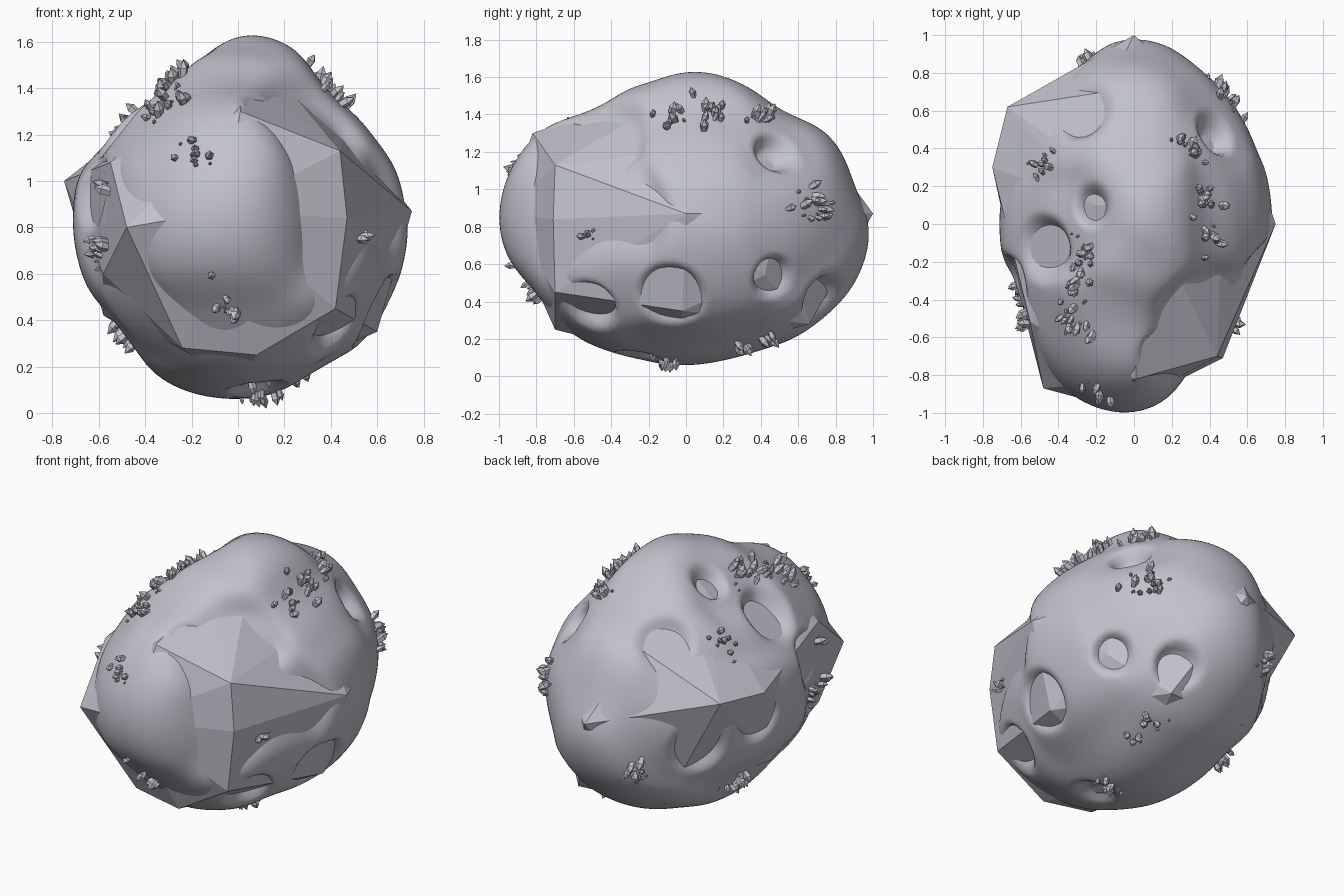
import bpy, bmesh, math, random
from mathutils import Vector
from mathutils.bvhtree import BVHTree

random.seed(7)
if "Cube" in bpy.data.objects:
    bpy.data.objects.remove(bpy.data.objects["Cube"], do_unlink=True)

CENTRE = Vector((0, 0, .85))
RADII = Vector((.7, .93, .76))

grey = bpy.data.materials.new("blue grey stone")
grey.use_nodes = True
colour = (.54, .54, .61, 1)
grey.diffuse_color = colour
grey.node_tree.nodes["Principled BSDF"].inputs["Base Color"].default_value = colour


def make_object(name, bm, smooth=False):
    mesh = bpy.data.meshes.new(name)
    bm.to_mesh(mesh)
    mesh.materials.append(grey)
    for poly in mesh.polygons:
        poly.use_smooth = smooth
    obj = bpy.data.objects.new(name, mesh)
    bpy.context.collection.objects.link(obj)
    return obj


def ellipsoid_radius(d):
    return 1 / math.sqrt(sum((d[i] / RADII[i]) ** 2 for i in range(3)))


# Points the smooth boulder passes through
body_points = [
    (.05, .08, 1.63), (.2, .05, 1.59), (.38, .05, 1.4), (.56, .1, 1.22), (.68, .15, 1.03),
    (.71, .1, .65), (.57, 0, .34), (.35, 0, .19), (.1, 0, .07), (-.3, 0, .13),
    (-.5, 0, .35), (-.68, 0, .62), (-.7, .1, .95), (-.53, .05, 1.22), (-.18, .05, 1.51),
    (-.35, 0, 1.37), (0, .3, 1.56), (0, .52, 1.42), (0, .78, 1.27), (.1, .87, 1.07),
    (.05, .97, .7), (.05, .91, .52), (0, .68, .27), (0, .3, .11), (0, -.3, .1),
    (0, -.66, .27), (-.05, -.8, .45), (-.07, -.97, .68), (-.07, -1, .87),
    (-.08, -.94, 1.08), (-.1, -.8, 1.28), (-.1, -.5, 1.42), (0, -.2, 1.57),
    (.37, .8, .87), (.56, .58, .87), (.57, -.36, .85), (.36, -.65, .85), (.17, -.92, .8),
    (-.33, -.9, .8), (-.57, -.48, .85), (-.62, .45, .85), (-.35, .79, .85),
    (.28, -.48, 1.22), (-.38, -.55, 1.24), (.42, .5, 1.2), (-.42, .5, 1.2),
    (-.4, -.75, 1.08), (.58, -.38, .56), (.41, -.62, .42), (-.42, -.53, .42),
]
directions = [(Vector(p) - CENTRE).normalized() for p in body_points]
targets = [(Vector(p) - CENTRE).length / ellipsoid_radius(d)
           for p, d in zip(body_points, directions)]
ratios = targets[:]


def body_ratio(d):
    total = weight = 0
    for direction, ratio in zip(directions, ratios):
        w = math.exp(34 * (d.dot(direction) - 1))
        total += w * ratio
        weight += w
    return total / weight


# Sharpen the blend so that it meets its points
for _ in range(4):
    ratios = [r + .7 * (t - body_ratio(d)) for r, t, d in zip(ratios, targets, directions)]


def body_surface(d):
    return CENTRE + d * ellipsoid_radius(d) * body_ratio(d)


def snap(p):
    return body_surface((Vector(p) - CENTRE).normalized())


# Craters: position, radius, depth
craters = [(snap(p), r, depth) for p, r, depth in [
    ((.41, .46, 1.18), .12, .1), ((-.23, .1, 1.5), .11, .09), ((-.47, -.13, 1.25), .17, .1),
    ((-.27, .6, 1.3), .16, .07), ((.12, -.65, 1.28), .11, .06), ((.62, -.08, .43), .17, .12),
    ((.55, .46, .53), .11, .1), ((.3, .74, .42), .13, .1), ((.45, -.53, .36), .14, .1),
    ((.08, -.25, .1), .12, .06), ((-.68, .25, .8), .15, .07), ((-.62, -.3, .95), .15, .06),
    ((-.5, .6, .7), .16, .07),
]]

# Smooth boulder with dented craters
bm = bmesh.new()
bmesh.ops.create_icosphere(bm, subdivisions=6, radius=1)
for v in bm.verts:
    d = v.co.normalized()
    p = body_surface(d)
    for c, r, depth in craters:
        t = (p - c).length / r
        if t < 1.2:
            s = min((1.2 - t) / .75, 1)
            p = p - d * depth * s * s * (3 - 2 * s)
    v.co = p
make_object("boulder_body", bm, True)
trees = [BVHTree.FromBMesh(bm)]
bm.free()

# Angular core breaking through the boulder
core_points = [
    (.01, -.82, 1.3), (.44, -.7, 1.13), (.42, -.7, .45), (.08, -.7, .25), (-.24, -.66, .28),
    (-.48, -.87, .8), (-.55, -.52, 1.08), (.75, 0, .87), (.6, -.02, .35), (0, 1, .87),
    (-.67, .62, 1.03), (-.75, .3, 1), (.02, -.34, 1.47), (.05, .5, 1.39), (-.15, .7, 1.28),
    (0, -.04, .08), (.28, .66, .28), (-.28, .62, .3), (-.58, 0, .42), (-.58, -.48, .6),
    (.4, .6, 1.02), (.47, .15, 1.22), (-.45, .1, 1.22), (-.2, .1, 1.43), (.05, .1, 1.6),
    (.55, .42, .54), (.47, -.71, .84), (-.07, -.98, .87), (.58, .5, .88),
]
bm = bmesh.new()
for p in core_points:
    bm.verts.new(p)
bmesh.ops.convex_hull(bm, input=bm.verts[:])
bmesh.ops.recalc_face_normals(bm, faces=bm.faces[:])
make_object("angular_core", bm)
trees.append(BVHTree.FromBMesh(bm))
bm.free()


def outer_hit(d):
    hits = [t.ray_cast(CENTRE + d * 3, -d) for t in trees]
    return min((h for h in hits if h[0]), key=lambda h: h[3])


def add_crystal(bm, base, axis, width, height):
    """Five-sided shard with a pointed tip."""
    side = axis.orthogonal().normalized()
    other = axis.cross(side)
    turn = random.random() * math.tau
    rings = []
    for up, scale in ((-.25, .7), (.5, 1)):
        ring = []
        for k in range(5):
            a = turn + k * math.tau / 5
            out = side * math.cos(a) + other * math.sin(a)
            ring.append(bm.verts.new(base + axis * height * up + out * width * scale))
        rings.append(ring)
    tip = bm.verts.new(base + axis * height)
    low, high = rings
    bm.faces.new(low[::-1])
    for k in range(5):
        n = (k + 1) % 5
        bm.faces.new((low[k], low[n], high[n], high[k]))
        bm.faces.new((high[k], high[n], tip))


# Crystal clusters: centre, spread, count
clusters = [
    ((-.26, -.15, 1.45), .05, 14), ((-.3, -.34, 1.4), .05, 14), ((-.34, -.53, 1.33), .05, 14),
    ((.28, .38, 1.4), .045, 16), ((.37, .12, 1.42), .05, 20), ((.4, -.08, 1.4), .045, 10),
    ((.46, .68, .9), .06, 20), ((-.5, .3, 1.25), .05, 11), ((-.18, -.92, 1.1), .045, 10),
    ((-.05, -.8, .47), .05, 9), ((.54, -.53, .76), .02, 4), ((-.62, -.4, .7), .06, 13),
    ((-.5, .2, .33), .05, 13), ((.12, -.1, .08), .05, 15), ((.25, .46, .2), .035, 7),
    ((.25, .3, .17), .03, 6), ((-.25, .9, .55), .05, 13), ((-.58, -.5, .97), .02, 3),
]
for number, (centre, spread, count) in enumerate(clusters, 1):
    bm = bmesh.new()
    for i in range(count):
        jitter = Vector([random.gauss(0, spread) for _ in range(3)])
        d = (Vector(centre) + jitter - CENTRE).normalized()
        spot, normal, _, _ = outer_hit(d)
        lean = Vector([random.uniform(-.4, .4) for _ in range(3)])
        size = random.uniform(.6, 1.1) if i % 3 else random.uniform(.25, .45)
        add_crystal(bm, spot, (normal + lean).normalized(), .023 * size, .068 * size)
    bmesh.ops.recalc_face_normals(bm, faces=bm.faces[:])
    make_object(f"crystal_cluster_{number}", bm)
    bm.free()
